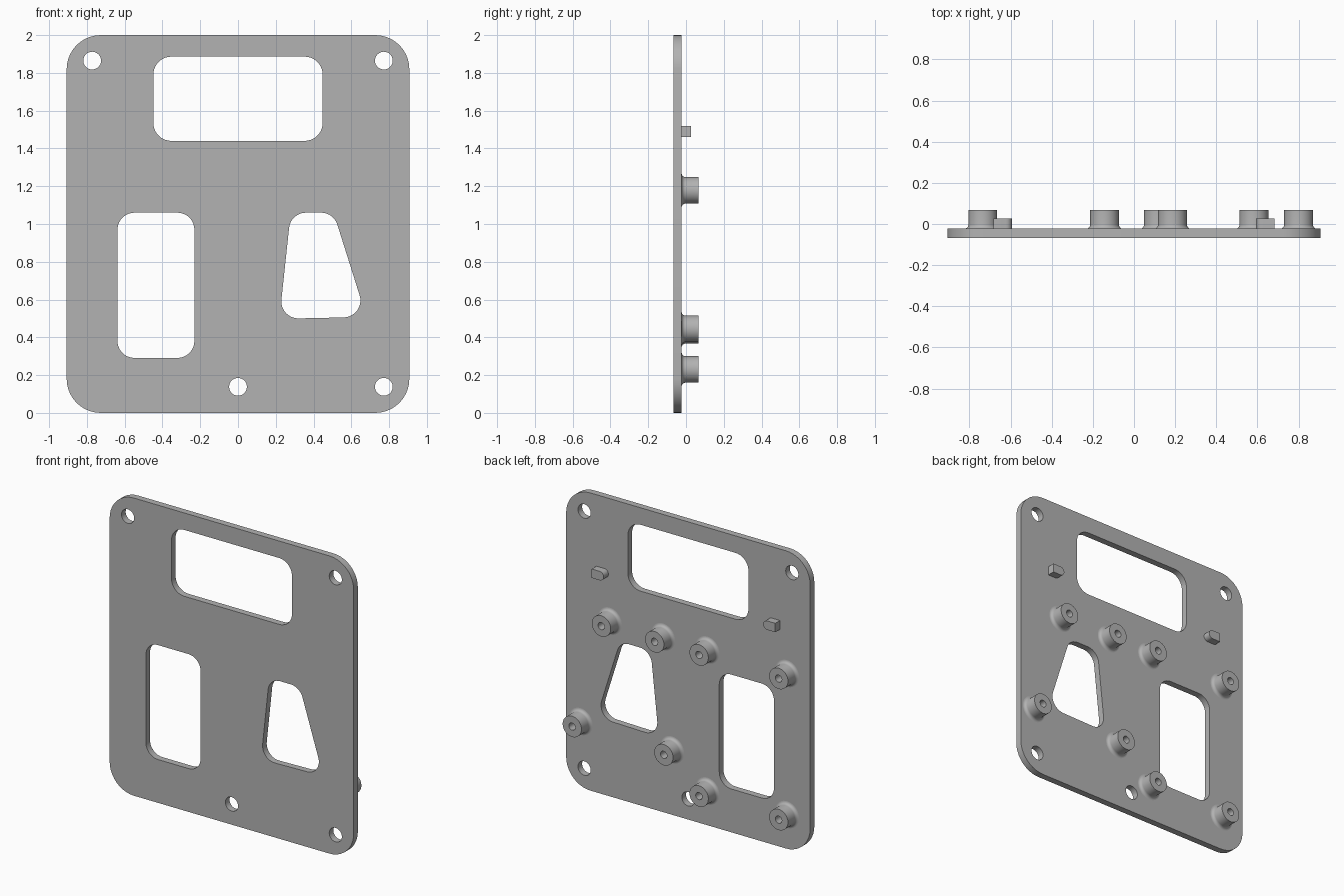
import bpy, bmesh
from math import radians, sin, cos, pi, tau
from mathutils import Vector, Matrix

cube = bpy.data.objects.get("Cube")
if cube:
    bpy.data.objects.remove(cube, do_unlink=True)

BACK, FRONT, TIP = -0.023, -0.067, 0.067   # plate faces and boss tips along y

grey = bpy.data.materials.new("plain grey")
grey.use_nodes = True
colour = (0.45, 0.45, 0.45, 1)
grey.diffuse_color = colour
grey.node_tree.nodes["Principled BSDF"].inputs["Base Color"].default_value = colour


def rounded(corners, radius, steps=10):
    """Polygon outline with every corner replaced by a tangent arc."""
    pts = [Vector(c) for c in corners]
    out = []
    for i, p in enumerate(pts):
        a = (pts[i - 1] - p).normalized()
        b = (pts[(i + 1) % len(pts)] - p).normalized()
        half = a.angle(b) / 2
        mid = (a + b).normalized()
        centre = p + mid * (radius / sin(half))
        side = (a - b).normalized()
        sweep = pi / 2 - half
        for k in range(steps + 1):
            t = sweep * (1 - 2 * k / steps)
            out.append(centre + radius * (side * sin(t) - mid * cos(t)))
    return out


def box(x0, x1, z0, z1):
    return [(x0, z0), (x1, z0), (x1, z1), (x0, z1)]


def circle(x, z, r, n=32):
    return [(x + r * cos(tau * k / n), z + r * sin(tau * k / n)) for k in range(n)]


def finish(name, bm):
    bmesh.ops.remove_doubles(bm, verts=bm.verts, dist=1e-5)
    bmesh.ops.recalc_face_normals(bm, faces=bm.faces)
    mesh = bpy.data.meshes.new(name)
    bm.to_mesh(mesh)
    bm.free()
    mesh.materials.append(grey)
    obj = bpy.data.objects.new(name, mesh)
    bpy.context.collection.objects.link(obj)
    bpy.ops.object.select_all(action='DESELECT')
    obj.select_set(True)
    bpy.context.view_layer.objects.active = obj
    bpy.ops.object.shade_smooth_by_angle(angle=radians(30))
    return obj


def slab(name, outlines, y0, y1):
    """Extrude x-z outlines between two depths; inner outlines become openings."""
    curve = bpy.data.curves.new(name + " outline", 'CURVE')
    curve.dimensions = '2D'
    curve.fill_mode = 'BOTH'
    curve.extrude = (y1 - y0) / 2
    for pts in outlines:
        s = curve.splines.new('POLY')
        s.points.add(len(pts) - 1)
        for sp, (x, z) in zip(s.points, pts):
            sp.co = (x, z, 0, 1)
        s.use_cyclic_u = True
    temp = bpy.data.objects.new(name + " outline", curve)
    bpy.context.collection.objects.link(temp)
    deps = bpy.context.evaluated_depsgraph_get()
    mesh = bpy.data.meshes.new_from_object(temp.evaluated_get(deps))
    bpy.data.objects.remove(temp, do_unlink=True)
    bm = bmesh.new()
    bm.from_mesh(mesh)
    bm.transform(Matrix.Translation((0, (y0 + y1) / 2, 0)) @ Matrix.Rotation(pi / 2, 4, 'X'))
    return finish(name, bm)


# Panel with windows and mounting holes
outer = rounded(box(-0.907, 0.907, 0, 2), 0.18)
windows = [
    rounded(box(-0.448, 0.448, 1.44, 1.886), 0.095),
    rounded(box(-0.638, -0.231, 0.291, 1.06), 0.09),
    rounded([(0.219, 0.498), (0.68, 0.508), (0.506, 1.06), (0.279, 1.06)], 0.09),
]
holes = [circle(x, z, 0.047) for x, z in
         [(-0.772, 1.865), (0.772, 1.865), (0, 0.138), (0.772, 0.138)]]
slab("panel", [outer] + windows + holes, FRONT, BACK)


# Hollow bosses with a flared foot
def boss(name, x, z, r=0.07, bore=0.024, flare=0.02):
    profile = [(0, BACK + 0.001), (bore, BACK + 0.001), (bore, TIP), (r, TIP)]
    for k in range(7):
        t = pi / 2 * k / 6
        profile.append((r + flare * (1 - cos(t)), BACK + flare * (1 - sin(t))))
    bm = bmesh.new()
    vs = [bm.verts.new((px, py, 0)) for px, py in profile]
    edges = [bm.edges.new(pair) for pair in zip(vs, vs[1:])]
    bmesh.ops.spin(bm, geom=vs + edges, cent=(0, 0, 0), axis=(0, 1, 0),
                   angle=tau, steps=40, use_merge=True)
    # close the foot so the normals are unambiguous
    bmesh.ops.remove_doubles(bm, verts=bm.verts, dist=1e-5)
    bmesh.ops.holes_fill(bm, edges=[e for e in bm.edges if e.is_boundary], sides=0)
    finish(name, bm).location = (x, 0, z)


upper = [(x, 1.178) for x in (0.583, 0.187, -0.143, -0.735)]
lower = [(0.80, 0.445), (0.119, 0.437), (-0.143, 0.23), (-0.735, 0.23)]
for i, (x, z) in enumerate(upper + lower):
    boss(f"boss_{i + 1}", x, z)

# Locating pegs: flat outer end, round inner end
for name, s in (("left_peg", 1), ("right_peg", -1)):
    r, zc = 0.03, 1.49
    arc = [(s * (0.623 - r * sin(pi * k / 12)), zc + r * cos(pi * k / 12)) for k in range(13)]
    slab(name, [arc + [(s * 0.682, zc - r), (s * 0.682, zc + r)]], BACK - 0.001, 0.027)
